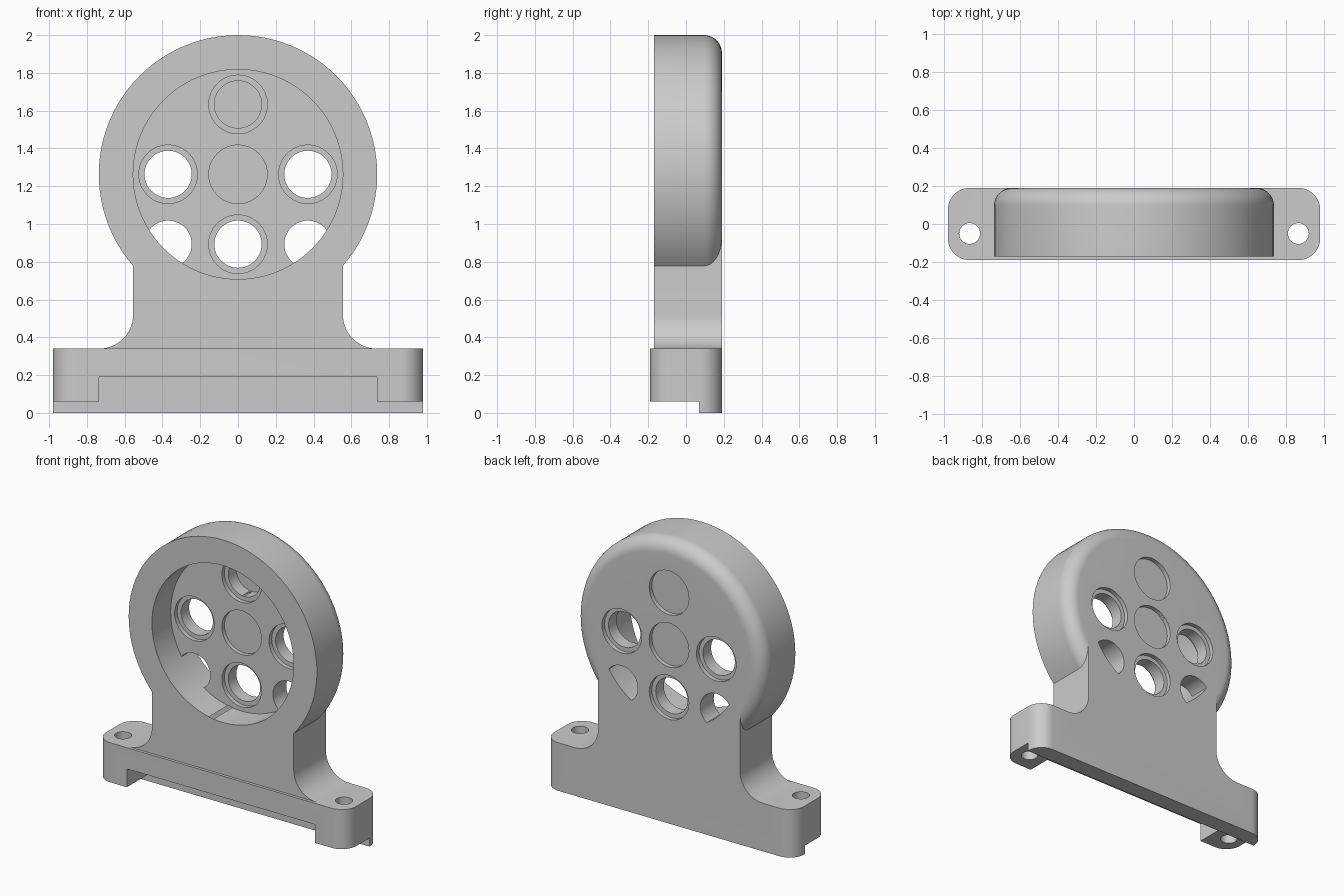
import bpy, bmesh, math
from mathutils import Matrix, Vector

if "Cube" in bpy.data.objects:
    bpy.data.objects.remove(bpy.data.objects["Cube"], do_unlink=True)

grey = bpy.data.materials.new("plain grey")
grey.use_nodes = True
grey.diffuse_color = (0.6, 0.6, 0.6, 1)
grey.node_tree.nodes["Principled BSDF"].inputs["Base Color"].default_value = (0.6, 0.6, 0.6, 1)

FRONT, BACK = -0.17, 0.19          # depth of wheel housing and neck
CZ, R, POCKET = 1.263, 0.737, 0.555
FLOOR = 0.04                       # pocket floor
PITCH, BORE, RIM, STEP = 0.37, 0.125, 0.155, 0.03
SEGS = 96


def finish(name, bm):
    bmesh.ops.recalc_face_normals(bm, faces=bm.faces)
    mesh = bpy.data.meshes.new(name)
    bm.to_mesh(mesh)
    bm.free()
    obj = bpy.data.objects.new(name, mesh)
    bpy.context.collection.objects.link(obj)
    mesh.materials.append(grey)
    return obj


def prism(name, points, offset):
    """Extrude a closed outline of 3D points along an offset."""
    bm = bmesh.new()
    face = bm.faces.new([bm.verts.new(p) for p in points])
    ext = bmesh.ops.extrude_face_region(bm, geom=[face])["geom"]
    bmesh.ops.translate(bm, vec=offset, verts=[v for v in ext if isinstance(v, bmesh.types.BMVert)])
    return finish(name, bm)


def arc(cx, cy, r, a0, a1, n=12):
    return [(cx + r * math.cos(math.radians(a0 + (a1 - a0) * i / n)),
             cy + r * math.sin(math.radians(a0 + (a1 - a0) * i / n))) for i in range(n + 1)]


def cylinder_y(name, x, z, r, y0, y1, segs=SEGS):
    circle = arc(x, z, r, 0, 360, segs)[:-1]
    return prism(name, [(px, y0, pz) for px, pz in circle], (0, y1 - y0, 0))


def box(name, x0, x1, y0, y1, z0, z1):
    return prism(name, [(x0, y0, z0), (x1, y0, z0), (x1, y1, z0), (x0, y1, z0)], (0, 0, z1 - z0))


def combine(target, tool, operation):
    mod = target.modifiers.new(operation, "BOOLEAN")
    mod.operation, mod.object, mod.solver = operation, tool, "EXACT"
    bpy.context.view_layer.objects.active = target
    bpy.ops.object.modifier_apply(modifier=mod.name)
    bpy.data.objects.remove(tool, do_unlink=True)


# wheel housing: lathed disc with a rounded rear edge
fillet = 0.095
profile = [(0, FRONT), (R, FRONT)] + arc(R - fillet, BACK - fillet, fillet, 0, 90) + [(0, BACK)]
bm = bmesh.new()
verts = [bm.verts.new((r, y, CZ)) for r, y in profile]
edges = [bm.edges.new(pair) for pair in zip(verts, verts[1:])]
bmesh.ops.spin(bm, geom=verts + edges, cent=(0, 0, CZ), axis=(0, 1, 0), angle=math.tau, steps=SEGS)
bmesh.ops.remove_doubles(bm, verts=bm.verts, dist=1e-5)
body = finish("bearing_bracket", bm)

# neck with concave fillets flowing into the base
side = [(0.735, 0.25)] + arc(0.735, 0.52, 0.18, 270, 180) + [(POCKET, 1.1)]
outline = side + [(-x, z) for x, z in reversed(side)]
neck = prism("neck", [(x, FRONT, z) for x, z in outline], (0, BACK - FRONT, 0))

# base block with rounded vertical corners
w, d, c = 0.98, 0.19, 0.115
corners = [(w - c, d - c, 0), (c - w, d - c, 90), (c - w, c - d, 180), (w - c, c - d, 270)]
plan = [p for x, y, a in corners for p in arc(x, y, c, a, a + 90)]
base = prism("base", [(x, y, 0) for x, y in plan], (0, 0, 0.34))

# stepped underside, front recess and mounting holes
combine(base, box("step_cutter", -1.2, 1.2, -0.5, 0.07, -0.1, 0.06), "DIFFERENCE")
combine(base, box("recess_cutter", -0.737, 0.737, -0.5, 0.07, -0.1, 0.19), "DIFFERENCE")
for sx in (-1, 1):
    ring = arc(sx * 0.865, -0.05, 0.055, 0, 360, 32)[:-1]
    combine(base, prism("bolt_cutter", [(x, y, -0.1) for x, y in ring], (0, 0, 0.6)), "DIFFERENCE")

combine(body, neck, "UNION")
combine(body, base, "UNION")

# round pocket in the front
combine(body, cylinder_y("pocket_cutter", 0, CZ, POCKET, -0.5, FLOOR), "DIFFERENCE")

# five through holes, counterbored on both faces
for dx, dz in ((0, 0), (1, 0), (-1, 0), (0, 1), (0, -1)):
    x, z = dx * PITCH, CZ + dz * PITCH
    for r, y0, y1 in ((BORE, -0.1, 0.4), (RIM, -0.1, FLOOR + STEP), (RIM, BACK - STEP, 0.4)):
        combine(body, cylinder_y("bore_cutter", x, z, r, y0, y1, 48), "DIFFERENCE")

# two lower holes clipped by the pocket wall
for sx in (-1, 1):
    cutter = cylinder_y("clipped_cutter", sx * PITCH, CZ - PITCH, BORE, -0.1, 0.4, 48)
    combine(cutter, cylinder_y("clip", 0, CZ, POCKET, -0.3, 0.5), "INTERSECT")
    combine(body, cutter, "DIFFERENCE")

# smooth curves, sharp edges
bpy.ops.object.select_all(action="DESELECT")
body.select_set(True)
bpy.context.view_layer.objects.active = body
bpy.ops.object.shade_smooth_by_angle(angle=math.radians(30))
